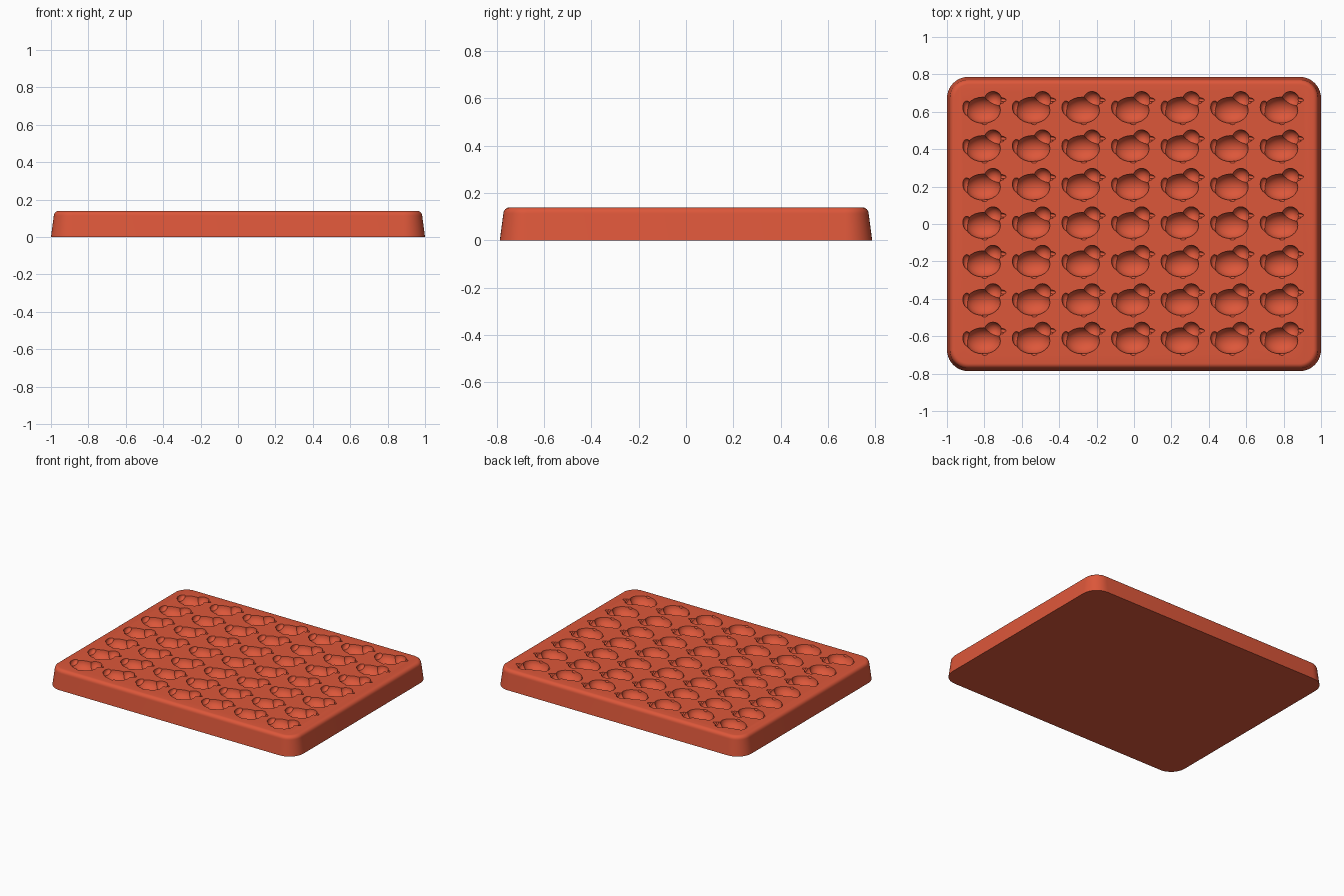
import bpy, bmesh, math
from mathutils import Matrix, Vector

cube = bpy.data.objects.get("Cube")
if cube:
    bpy.data.objects.remove(cube, do_unlink=True)

HALF_X, HALF_Y, HEIGHT = 1.0, 0.787, 0.14
COLS, ROWS = 7, 7
PITCH_X, PITCH_Y = 0.265, 0.2055

red = bpy.data.materials.new("terracotta red")
red.use_nodes = True
red.diffuse_color = (0.72, 0.095, 0.042, 1)
red.node_tree.nodes["Principled BSDF"].inputs["Base Color"].default_value = red.diffuse_color


def make_object(name, bm):
    bmesh.ops.recalc_face_normals(bm, faces=bm.faces)
    mesh = bpy.data.meshes.new(name)
    bm.to_mesh(mesh)
    bm.free()
    mesh.materials.append(red)
    obj = bpy.data.objects.new(name, mesh)
    bpy.context.collection.objects.link(obj)
    return obj


def ellipsoid(name, centre, radii, turn=0):
    bm = bmesh.new()
    place = (Matrix.Translation(Vector((*centre, HEIGHT + 0.0007)))
             @ Matrix.Rotation(math.radians(turn), 4, "Z")
             @ Matrix.Diagonal((*radii, 1)))
    bmesh.ops.create_uvsphere(bm, u_segments=24, v_segments=14, radius=1, matrix=place)
    return make_object(name, bm)


def apply_modifier(obj, kind, **settings):
    mod = obj.modifiers.new(kind.title(), kind)
    for key, value in settings.items():
        setattr(mod, key, value)
    bpy.ops.object.select_all(action="DESELECT")
    bpy.context.view_layer.objects.active = obj
    obj.select_set(True)
    bpy.ops.object.modifier_apply(modifier=mod.name)


def boolean(obj, other, operation):
    apply_modifier(obj, "BOOLEAN", operation=operation, solver="EXACT", object=other)
    bpy.data.objects.remove(other, do_unlink=True)


def rounded_ring(bm, inset, z, radius=0.115, steps=10):
    ring = []
    r = radius - inset
    for corner, (sx, sy) in enumerate([(1, 1), (-1, 1), (-1, -1), (1, -1)]):
        for i in range(steps + 1):
            a = math.radians(90 * (corner + i / steps))
            ring.append(bm.verts.new((sx * (HALF_X - radius) + r * math.cos(a),
                                      sy * (HALF_Y - radius) + r * math.sin(a), z)))
    return ring


# Tray block: tapered wall with a rounded upper rim
bm = bmesh.new()
wall_inset, rim = 0.015, 0.027
levels = [(0, 0)]
for i in range(7):
    a = math.radians(90 * i / 6)
    levels.append((wall_inset + rim * (1 - math.cos(a)), HEIGHT - rim * (1 - math.sin(a))))
rings = [rounded_ring(bm, inset, z) for inset, z in levels]
for low, high in zip(rings, rings[1:]):
    for i in range(len(low)):
        j = (i + 1) % len(low)
        bm.faces.new((low[i], low[j], high[j], high[i]))
bm.faces.new(rings[0][::-1])
bm.faces.new(rings[-1])
tray = make_object("mould_tray", bm)

# Duck cutter: overlapping ellipsoids merged into one solid
start = Vector((-PITCH_X * (COLS - 1) / 2 - 0.012, -PITCH_Y * (ROWS - 1) / 2 - 0.008))
parts = [
    ("duck_body", (0, 0), (0.093, 0.070, 0.062), 0),
    ("duck_head", (0.053, 0.055), (0.046, 0.045, 0.046), 0),
    ("duck_tail", (-0.084, 0.010), (0.024, 0.040, 0.028), 8),
    ("duck_upper_beak", (0.098, 0.056), (0.026, 0.011, 0.018), -6),
    ("duck_lower_beak", (0.090, 0.045), (0.020, 0.008, 0.013), -12),
    ("duck_foot", (0.008, -0.070), (0.015, 0.008, 0.012), 0),
]
cutter = None
for name, centre, radii, turn in parts:
    piece = ellipsoid(name, start + Vector(centre), radii, turn)
    if cutter is None:
        cutter = piece
    else:
        boolean(cutter, piece, "UNION")
cutter.hide_render = True

# Grid of duck hollows pressed into the tray
for count, step in ((COLS, (PITCH_X, 0, 0)), (ROWS, (0, PITCH_Y, 0))):
    apply_modifier(cutter, "ARRAY", count=count, use_relative_offset=False,
                   use_constant_offset=True, constant_offset_displace=step)
boolean(tray, cutter, "DIFFERENCE")

bpy.ops.object.select_all(action="DESELECT")
bpy.context.view_layer.objects.active = tray
tray.select_set(True)
bpy.ops.object.shade_smooth_by_angle(angle=math.radians(32))
